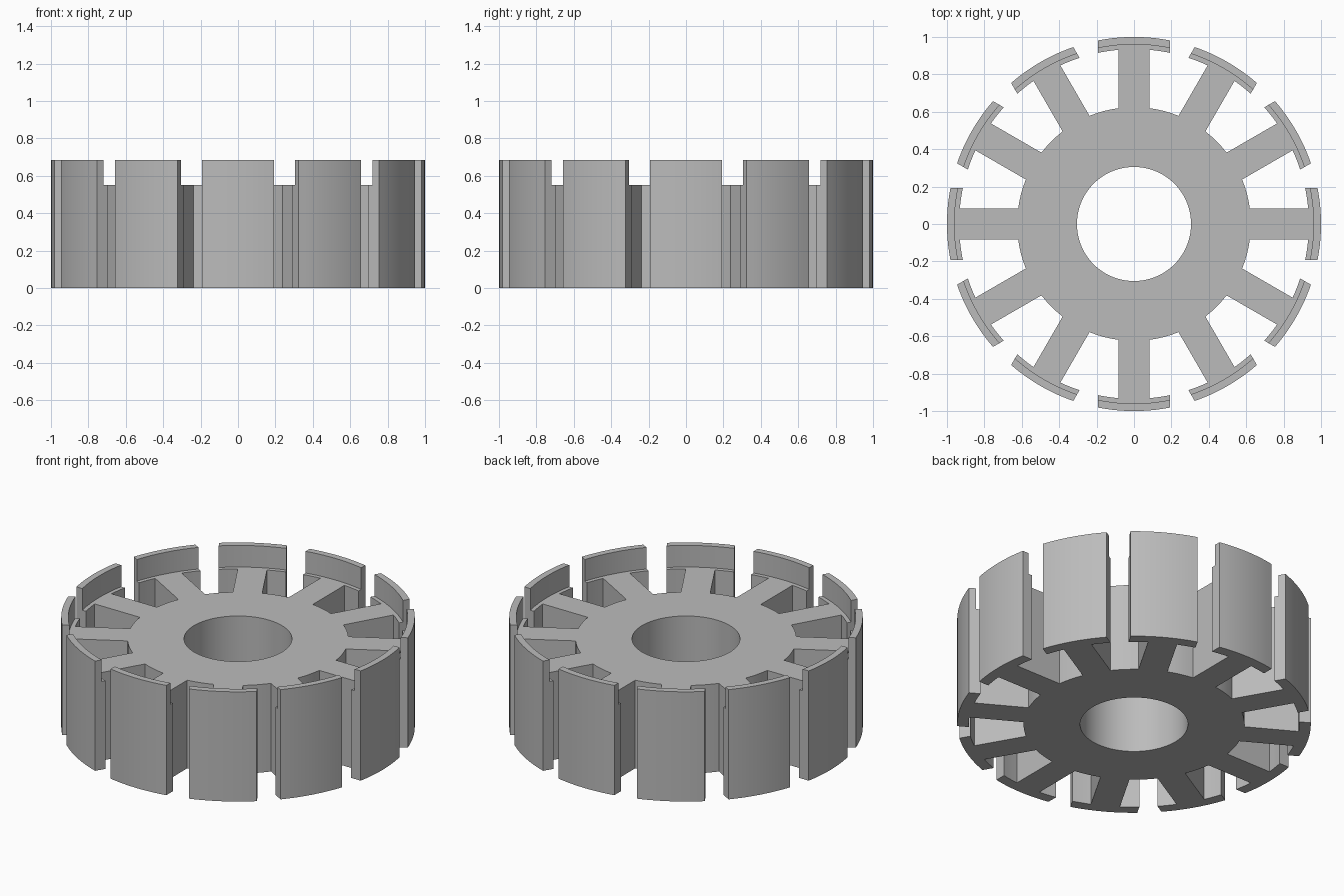
import bpy, bmesh
from math import asin, sin, cos, sqrt, pi, radians
from mathutils import Matrix, Vector

if "Cube" in bpy.data.objects:
    bpy.data.objects.remove(bpy.data.objects["Cube"], do_unlink=True)

TEETH = 12
BORE, HUB = 0.305, 0.625                  # hub ring radii
SHOE_IN, STEP, RIM = 0.935, 0.96, 1.0     # pole shoe radii
ARM, SHOE = 0.083, 0.192                  # half widths
CORE_H, RIM_H = 0.55, 0.685

steel = bpy.data.materials.new("steel_grey")
steel.use_nodes = True
grey = (0.5, 0.5, 0.5, 1)
steel.diffuse_color = grey
steel.node_tree.nodes["Principled BSDF"].inputs["Base Color"].default_value = grey

bm = bmesh.new()


def strips(inner, outer, turn):
    """Row of flat quads between two point lists, turned about the axis."""
    a = [bm.verts.new(turn @ Vector((x, y, 0))) for x, y in inner]
    b = [bm.verts.new(turn @ Vector((x, y, 0))) for x, y in outer]
    for i in range(len(a) - 1):
        bm.faces.new((a[i], a[i + 1], b[i + 1], b[i]))


def polar(r, angles):
    return [(r * sin(t), r * cos(t)) for t in angles]


def arc(r, offsets):
    return [(u, sqrt(r * r - u * u)) for u in offsets]


# Column positions across one tooth
arm_cols = [ARM * k / 2 for k in range(-2, 3)]
side_cols = [ARM + (SHOE - ARM) * k / 3 for k in (1, 2, 3)]
shoe_cols = [-u for u in reversed(side_cols)] + arm_cols + side_cols
half = pi / TEETH
root = asin(ARM / HUB)
side_angles = [root + (half - root) * k / 2 for k in (1, 2)]
hub_angles = ([-t for t in reversed(side_angles)]
              + [asin(u / HUB) for u in arm_cols] + side_angles)

# Flat plan: hub sector, arm and stepped pole shoe for each tooth
for n in range(TEETH):
    turn = Matrix.Rotation(2 * pi * n / TEETH, 3, "Z")
    strips(polar(BORE, hub_angles), polar(HUB, hub_angles), turn)
    strips(arc(HUB, arm_cols), arc(SHOE_IN, arm_cols), turn)
    strips(arc(SHOE_IN, shoe_cols), arc(STEP, shoe_cols), turn)
    strips(arc(STEP, shoe_cols), arc(RIM, shoe_cols), turn)
bmesh.ops.remove_doubles(bm, verts=bm.verts, dist=1e-4)


def raise_faces(faces, height, keep):
    geom = bmesh.ops.extrude_face_region(bm, geom=faces, use_keep_orig=keep)["geom"]
    verts = [g for g in geom if isinstance(g, bmesh.types.BMVert)]
    bmesh.ops.translate(bm, verts=verts, vec=(0, 0, height))
    return [g for g in geom if isinstance(g, bmesh.types.BMFace)]


# Core thickness, then the taller outer rim of each shoe
top = raise_faces(bm.faces[:], CORE_H, True)
rim = [f for f in top if f.calc_center_median().xy.length > STEP + 0.005]
raise_faces(rim, RIM_H - CORE_H, False)
bmesh.ops.recalc_face_normals(bm, faces=bm.faces)

mesh = bpy.data.meshes.new("stator_core")
bm.to_mesh(mesh)
bm.free()
mesh.materials.append(steel)
core = bpy.data.objects.new("stator_core", mesh)
bpy.context.collection.objects.link(core)
bpy.ops.object.select_all(action="DESELECT")
core.select_set(True)
bpy.context.view_layer.objects.active = core
bpy.ops.object.shade_smooth_by_angle(angle=radians(30))
